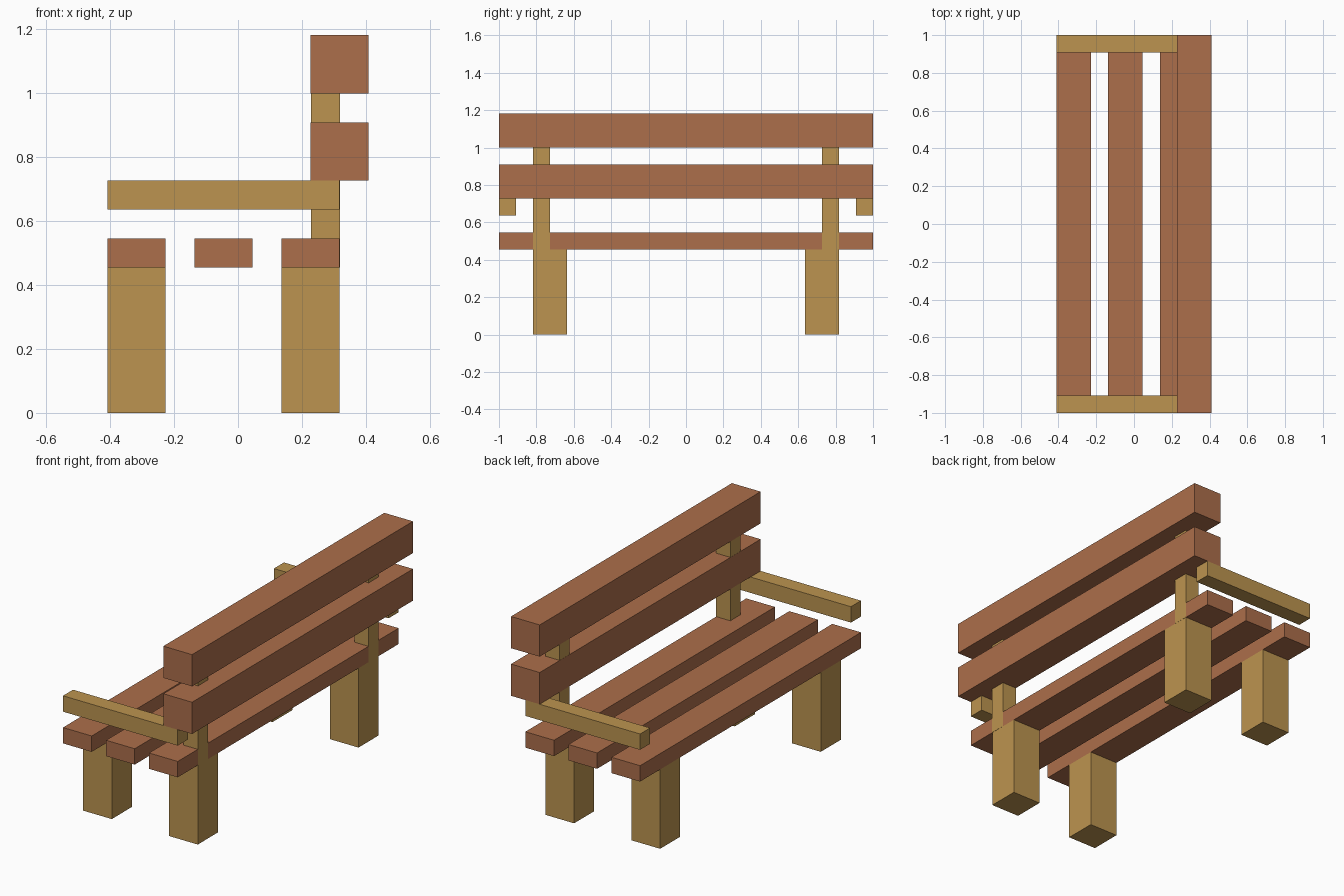
import bpy
import bmesh
from mathutils import Vector

cube = bpy.data.objects.get("Cube")
if cube:
    bpy.data.objects.remove(cube, do_unlink=True)

U = 1 / 11  # timber module: every board is a whole number of these


def material(name, rgb):
    m = bpy.data.materials.new(name)
    m.use_nodes = True
    m.diffuse_color = (*rgb, 1)
    bsdf = next(n for n in m.node_tree.nodes if n.type == "BSDF_PRINCIPLED")
    bsdf.inputs["Base Color"].default_value = (*rgb, 1)
    bsdf.inputs["Roughness"].default_value = 0.9
    return m


RED_WOOD = material("reddish brown wood", (0.413, 0.156, 0.070))
TAN_WOOD = material("tan wood", (0.503, 0.296, 0.080))


def board(name, x, y, z, mat):
    """Box between the (low, high) limits on each axis."""
    lo, hi = (Vector(c) for c in zip(x, y, z))
    bm = bmesh.new()
    bmesh.ops.create_cube(bm, size=1)
    bmesh.ops.scale(bm, vec=hi - lo, verts=bm.verts)
    mesh = bpy.data.meshes.new(name)
    bm.to_mesh(mesh)
    bm.free()
    mesh.materials.append(mat)
    ob = bpy.data.objects.new(name, mesh)
    ob.location = (lo + hi) / 2
    bpy.context.collection.objects.link(ob)
    return ob


LENGTH = (-1, 1)

# Seat slats
for name, x in (("front", -4.5), ("middle", -1.5), ("back", 1.5)):
    board(f"{name}_seat_slat", (x * U, (x + 2) * U), LENGTH, (5 * U, 6 * U), RED_WOOD)

# Backrest rails
for name, z in (("lower", 8), ("upper", 11)):
    board(f"{name}_back_rail", (2.5 * U, 4.5 * U), LENGTH, (z * U, (z + 2) * U), RED_WOOD)

# Legs, backrest posts and armrests at both ends
for side, s in (("right_end", -1), ("left_end", 1)):
    def span(a, b):
        return tuple(sorted((s * a * U, s * b * U)))

    for name, x in (("front", -4.5), ("back", 1.5)):
        board(f"{name}_leg_{side}", (x * U, (x + 2) * U), span(7, 9), (0, 5 * U), TAN_WOOD)
    # Slight shift keeps the post faces clear of the slat and rail faces
    board(f"back_post_{side}", (2.5 * U + 0.001, 3.5 * U + 0.001), span(8, 9),
          (5 * U, 11.5 * U), TAN_WOOD)
    board(f"armrest_{side}", (-4.5 * U, 3.5 * U), span(10, 11), (7 * U, 8 * U), TAN_WOOD)
